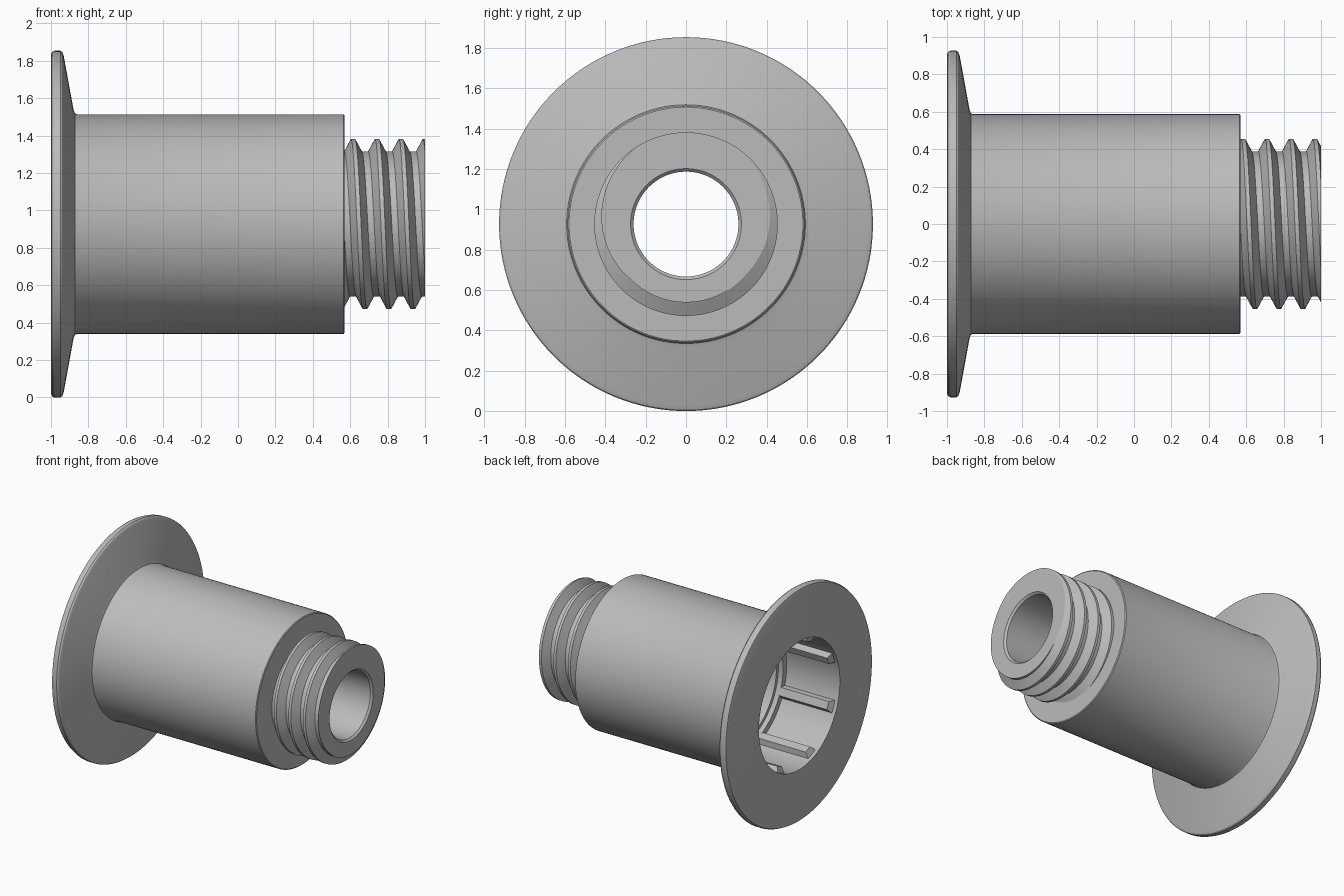
import bpy, bmesh, math
from mathutils import Matrix, Vector

if "Cube" in bpy.data.objects:
    bpy.data.objects.remove(bpy.data.objects["Cube"])

AXIS_Z = 0.927
SEGMENTS = 128

grey = bpy.data.materials.new("plain grey")
grey.use_nodes = True
grey.diffuse_color = (0.5, 0.5, 0.5, 1)
grey.node_tree.nodes["Principled BSDF"].inputs["Base Color"].default_value = (0.5, 0.5, 0.5, 1)


def finish(bm, name, angle=25):
    """Turn a bmesh lying along the x axis into a shaded object."""
    bmesh.ops.translate(bm, verts=bm.verts, vec=(0, 0, AXIS_Z))
    mesh = bpy.data.meshes.new(name)
    bm.to_mesh(mesh)
    bm.free()
    obj = bpy.data.objects.new(name, mesh)
    bpy.context.collection.objects.link(obj)
    mesh.materials.append(grey)
    bpy.ops.object.select_all(action="DESELECT")
    obj.select_set(True)
    bpy.context.view_layer.objects.active = obj
    bpy.ops.object.shade_smooth_by_angle(angle=math.radians(angle))
    return obj


def ring_point(x, radius, angle):
    return Vector((x, -radius * math.sin(angle), radius * math.cos(angle)))


# Flanged sleeve with stepped bore, as one turned profile (x, radius)
profile = [
    (0.57, 0.36), (0.57, 0.58), (0.565, 0.587),
    (-0.86, 0.587), (-0.872, 0.592), (-0.88, 0.615),
    (-0.932, 0.9), (-0.94, 0.92), (-0.95, 0.927), (-0.98, 0.927), (-0.995, 0.92), (-1, 0.905),
    (-1, 0.51), (-0.53, 0.51), (-0.53, 0.465), (-0.49, 0.465), (-0.49, 0.44),
    (0.4, 0.44), (0.4, 0.26), (0.985, 0.26), (1, 0.275),
]
bm = bmesh.new()
verts = [bm.verts.new((x, 0, r)) for x, r in profile]
edges = [bm.edges.new(pair) for pair in zip(verts, verts[1:])]
bmesh.ops.spin(bm, geom=verts + edges, cent=(0, 0, 0), axis=(1, 0, 0),
               angle=math.tau, steps=SEGMENTS, use_duplicate=False)
bmesh.ops.remove_doubles(bm, verts=bm.verts, dist=1e-5)
bmesh.ops.recalc_face_normals(bm, faces=bm.faces)
# the open profile must face away from its material
rim = max(bm.faces, key=lambda f: f.calc_center_median().yz.length)
if rim.normal.yz.dot(rim.calc_center_median().yz) < 0:
    bmesh.ops.reverse_faces(bm, faces=bm.faces)
finish(bm, "flanged_sleeve")

# Screw thread: a helical sheet trimmed flat at both ends
PITCH, ROOT, CREST = 0.128, 0.388, 0.455
tooth = [(-0.047, ROOT), (-0.011, CREST), (0.011, CREST), (0.047, ROOT)]
bm = bmesh.new()
columns = []
for j in range(SEGMENTS + 1):
    turn = j / SEGMENTS
    columns.append([bm.verts.new(ring_point(0.615 + PITCH * (k + turn) + dx, r, turn * math.tau))
                    for k in range(-2, 5) for dx, r in tooth])
for a, b in zip(columns, columns[1:]):
    for i in range(len(a) - 1):
        bm.faces.new((a[i], a[i + 1], b[i + 1], b[i]))
bmesh.ops.remove_doubles(bm, verts=bm.verts, dist=1e-5)
for x, side in ((0.56, -1), (1.0, 1)):
    bmesh.ops.bisect_plane(bm, geom=bm.verts[:] + bm.edges[:] + bm.faces[:], dist=1e-6,
                           plane_co=(x, 0, 0), plane_no=(side, 0, 0), clear_outer=True)
bmesh.ops.recalc_face_normals(bm, faces=bm.faces)
crest = max(bm.faces, key=lambda f: f.calc_center_median().yz.length)
if crest.normal.yz.dot(crest.calc_center_median().yz) < 0:
    bmesh.ops.reverse_faces(bm, faces=bm.faces)

# Flat end face between the thread and the mouth of the bore
outline = [e for e in bm.edges if e.is_boundary and all(v.co.x > 0.9999 for v in e.verts)]
mouth = [bm.verts.new(ring_point(1, 0.275, math.tau * i / SEGMENTS)) for i in range(SEGMENTS)]
outline += [bm.edges.new((mouth[i - 1], mouth[i])) for i in range(SEGMENTS)]
filled = bmesh.ops.triangle_fill(bm, edges=outline, use_beauty=True, normal=(1, 0, 0))
for face in filled["geom"]:
    if isinstance(face, bmesh.types.BMFace):
        face.normal_update()
        if face.normal.x < 0:
            face.normal_flip()
finish(bm, "threaded_neck")

# Eight drive ribs inside the socket, with sloped sides and ends
bm = bmesh.new()
for i in range(8):
    rib = bmesh.ops.create_cube(bm, size=1)["verts"]
    for v in rib:
        inner = v.co.z < 0
        v.co.x = (-0.95 if inner else -0.98) if v.co.x < 0 else -0.53
        v.co.y = math.copysign(0.03 if inner else 0.055, v.co.y)
        v.co.z = 0.465 if inner else 0.525
    bmesh.ops.rotate(bm, verts=rib, cent=(0, 0, 0),
                     matrix=Matrix.Rotation(math.tau * (i + 0.5) / 8, 3, "X"))
bmesh.ops.recalc_face_normals(bm, faces=bm.faces)
finish(bm, "socket_ribs")
